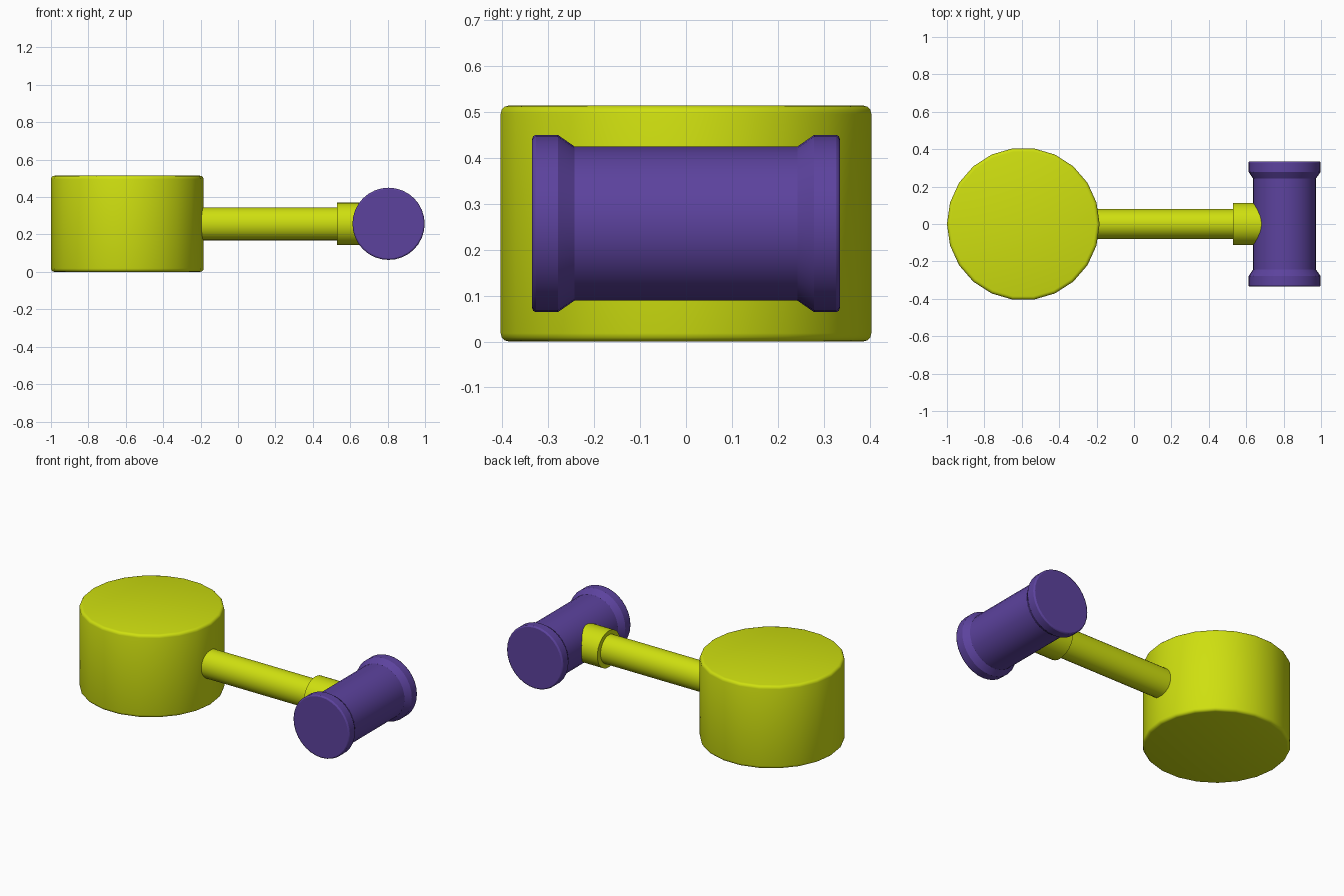
import bpy
from math import radians, pi, sin, cos

if "Cube" in bpy.data.objects:
    bpy.data.objects.remove(bpy.data.objects["Cube"])

ZC = 0.257       # height of the handle and head axis
HEAD_X = 0.805   # centre of the mallet head


def material(name, rgb):
    m = bpy.data.materials.new(name)
    m.diffuse_color = (*rgb, 1)
    m.use_nodes = True
    m.node_tree.nodes["Principled BSDF"].inputs["Base Color"].default_value = m.diffuse_color
    return m


lime = material("lime", (0.62, 0.74, 0.005))
purple = material("purple", (0.107, 0.055, 0.34))


def lathe(name, profile, sides, mat, loc, rot=(0, 0, 0), squash=1.0, angle=35):
    """Closed solid turned about local z from (radius, height) points."""
    verts = [(r * cos(2 * pi * i / sides), squash * r * sin(2 * pi * i / sides), h)
             for r, h in profile for i in range(sides)]
    faces = [(k * sides + i, k * sides + (i + 1) % sides,
              (k + 1) * sides + (i + 1) % sides, (k + 1) * sides + i)
             for k in range(len(profile) - 1) for i in range(sides)]
    faces.append(tuple(reversed(range(sides))))
    faces.append(tuple(range(len(verts) - sides, len(verts))))
    mesh = bpy.data.meshes.new(name)
    mesh.from_pydata(verts, [], faces)
    mesh.materials.append(mat)
    ob = bpy.data.objects.new(name, mesh)
    bpy.context.collection.objects.link(ob)
    ob.location, ob.rotation_euler = loc, rot
    bpy.ops.object.select_all(action='DESELECT')
    ob.select_set(True)
    bpy.context.view_layer.objects.active = ob
    bpy.ops.object.shade_smooth_by_angle(angle=radians(angle))
    return ob


def bevel(ob, width, segments):
    b = ob.modifiers.new("rounded_edges", 'BEVEL')
    b.width, b.segments = width, segments
    b.limit_method, b.angle_limit = 'ANGLE', radians(50)


# Drum with 22 sides and softly rounded rims
c, t = 0.018, 2 * ZC
drum_profile = [(0.408 - c + c * sin(a), c - c * cos(a)) for a in (0, pi / 6, pi / 3, pi / 2)]
drum_profile += [(r, t - h) for r, h in reversed(drum_profile)]
lathe("drum", drum_profile, 22, lime, (-0.592, 0, 0))

# Handle running from the drum into the collar, slightly taller than wide
along_x = (0, pi / 2, 0)
lathe("handle", [(0.088, -0.25), (0.088, 0.56)], 32, lime, (0, 0, ZC), along_x, 0.92)

# Collar where the handle enters the head
lathe("collar", [(0.113, 0.53), (0.113, 0.72)], 32, lime, (0, 0, ZC), along_x)

# Mallet head with flared, rounded end caps
half = [(0.168, 0.243), (0.193, 0.279), (0.193, 0.335)]
head = lathe("mallet_head", [(r, -h) for r, h in reversed(half)] + half, 32, purple,
             (HEAD_X, 0, ZC), (pi / 2, 0, 0), angle=30)
bevel(head, 0.008, 2)
